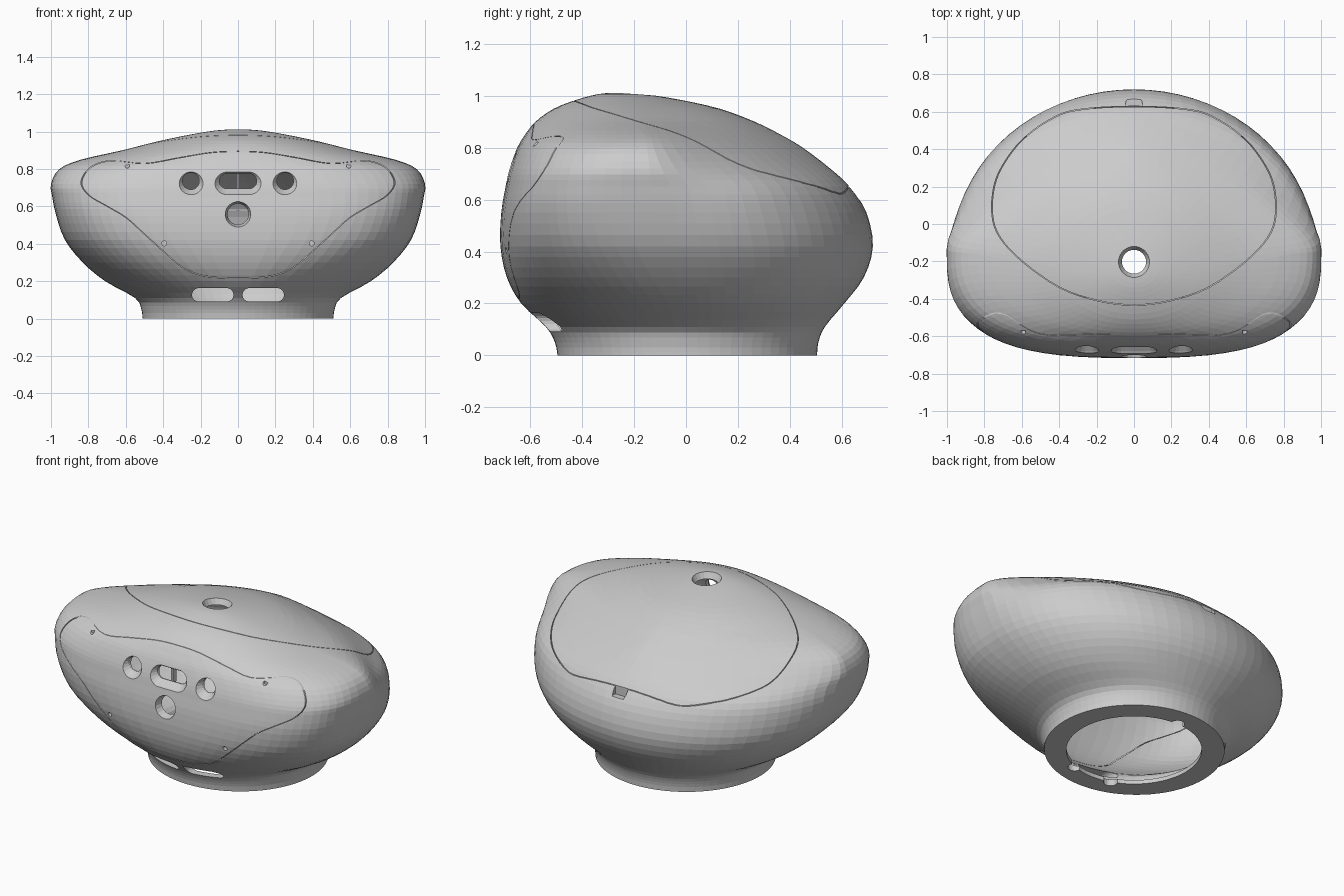
import bpy, bmesh, math
from mathutils import Vector

if "Cube" in bpy.data.objects:
    bpy.data.objects.remove(bpy.data.objects["Cube"])

SEG = 72


def spline(pts, steps, closed=False):
    """Catmull-Rom interpolation of tuples of any length."""
    n, out = len(pts), []
    for i in range(n if closed else n - 1):
        idx = [(i + k) % n if closed else min(max(i + k, 0), n - 1) for k in (-1, 0, 1, 2)]
        a, b, c, d = (pts[j] for j in idx)
        for s in range(steps):
            t = s / steps
            out.append(tuple(0.5 * (2 * q + (r - p) * t + (2 * p - 5 * q + 4 * r - u) * t * t
                                    + (3 * q - p - 3 * r + u) * t ** 3)
                             for p, q, r, u in zip(a, b, c, d)))
    if not closed:
        out.append(pts[-1])
    return out


def loft(name, rings):
    """Closed solid through equal-sized rings, capped at both ends."""
    bm = bmesh.new()
    vr = [[bm.verts.new(p) for p in ring] for ring in rings]
    n = len(vr[0])
    for a, b in zip(vr, vr[1:]):
        for i in range(n):
            j = (i + 1) % n
            bm.faces.new((a[i], a[j], b[j], b[i]))
    bm.faces.new(vr[0])
    bm.faces.new(vr[-1])
    bmesh.ops.recalc_face_normals(bm, faces=bm.faces)
    me = bpy.data.meshes.new(name)
    bm.to_mesh(me)
    bm.free()
    ob = bpy.data.objects.new(name, me)
    bpy.context.collection.objects.link(ob)
    return ob


def place(u, v, d, axis):
    return (u, d, v) if axis == 'y' else (u, v, d)


helpers = []


def prism(half, axis, d0, d1, centre, scale=1.0):
    """Mirrored smooth outline extruded along an axis."""
    pts = half + [(-x, v) for x, v in half[-2:0:-1]]
    pts = [(x * scale, centre + (v - centre) * scale) for x, v in spline(pts, 4, True)]
    ob = loft("outline_cutter", [[place(x, v, d, axis) for x, v in pts] for d in (d0, d1)])
    ob.hide_render = True
    helpers.append(ob)
    return ob


def plug(u, v, half_len, stages, axis='y'):
    """Round or slot-shaped cutter, stages are (depth, radius)."""
    rings = []
    for d, r in stages:
        ring = []
        for i in range(20):
            a = 2 * math.pi * (i + 0.5) / 20
            side = math.copysign(half_len, math.cos(a))
            ring.append(place(u + side + r * math.cos(a), v + r * math.sin(a), d, axis))
        rings.append(ring)
    ob = loft("hole_cutter", rings)
    ob.hide_render = True
    helpers.append(ob)
    return ob


def cut(ob, steps):
    for op, cutter in steps:
        m = ob.modifiers.new("cut", 'BOOLEAN')
        m.operation, m.object, m.solver = op, cutter, 'EXACT'
    dg = bpy.context.evaluated_depsgraph_get()
    me = bpy.data.meshes.new_from_object(ob.evaluated_get(dg))
    ob.modifiers.clear()
    ob.data = me


# Horizontal sections: z, half width, front y, back y, y of widest point, front and back roundness
sections = [
    (0.00, .51, -.495, .505, 0, 2, 2), (0.05, .517, -.505, .51, 0, 2, 2),
    (0.11, .55, -.54, .535, 0, 2, 2), (0.20, .71, -.635, .61, -.01, 2.1, 2),
    (0.30, .83, -.69, .685, -.04, 2.5, 2), (0.42, .925, -.715, .72, -.08, 2.9, 2),
    (0.55, .972, -.712, .695, -.11, 3.15, 2), (0.65, .993, -.695, .63, -.13, 3.15, 2.05),
    (0.72, 1.0, -.68, .555, -.14, 3.0, 1.8), (0.80, .955, -.65, .45, -.15, 2.7, 1.55),
    (0.85, .84, -.62, .365, -.16, 2.4, 1.5), (0.90, .62, -.58, .265, -.20, 2.2, 1.7),
    (0.95, .42, -.51, .13, -.23, 2, 1.9), (0.985, .25, -.42, -.025, -.25, 2, 2),
    (1.006, .12, -.34, -.16, -.26, 2, 2), (1.012, .03, -.28, -.24, -.26, 2, 2)]


def ring_of(sec):
    z, hw, yf, yb, yc, pf, pb = sec
    ear = 0.075 * math.exp(-((z - 0.76) / 0.15) ** 2) * min(1, max(0, (0.98 - z) / 0.08))
    ring = []
    for i in range(SEG):
        a = 2 * math.pi * i / SEG
        c, s = math.cos(a), math.sin(a)
        back = s >= 0
        p, reach = (pb, yb - yc) if back else (pf, yc - yf)
        y = reach * math.copysign(abs(s) ** (2 / p), s)
        w = math.copysign(abs(c) ** (2 / p), c)
        # behind the widest point the side lobe fades into the body
        width = hw - ear * (1 - math.exp(-(y / 0.19) ** 2)) if back else hw
        ring.append((width * w, yc + y, z))
    return ring


# Hollow shell: inside skin first, then base rim, then outside skin
outer = [ring_of(s) for s in spline(sections, 3)]
mid = Vector((0, -0.02, 0.45))
inner = [[tuple(mid + (Vector(p) - mid) * 0.935) for p in r] for r in outer if r[0][2] > 0.03]


def neck(z):
    return [(.38 * math.cos(2 * math.pi * i / SEG), .38 * math.sin(2 * math.pi * i / SEG), z)
            for i in range(SEG)]


rings = inner[::-1] + [neck(0.025), neck(0.0)] + outer
body = loft("body_shell", rings)
lid = loft("top_lid", rings)
panel = loft("front_panel", rings)

# Seam outlines (right half, mirrored)
lid_half = [(0, -.435), (.2, -.41), (.4, -.34), (.6, -.2), (.72, -.07), (.76, .05), (.75, .2),
            (.7, .32), (.6, .45), (.45, .56), (.3, .612), (0, .63)]
panel_half = [(0, .895), (.15, .888), (.32, .86), (.5, .83), (.68, .845), (.79, .81), (.84, .73),
              (.8, .66), (.7, .6), (.6, .54), (.5, .45), (.4, .36), (.3, .275), (.18, .227), (0, .215)]
lid_big = prism(lid_half, 'z', .56, 1.2, .1)
lid_small = prism(lid_half, 'z', .565, 1.2, .1, .994)
panel_big = prism(panel_half, 'y', -1, -.4, .6)
panel_small = prism(panel_half, 'y', -1, -.405, .6, .994)

# Holes
crown = plug(0, -.2, 0, [(1.1, .13), (1.0, .08), (.96, .058), (.7, .058)], 'z')
face = [plug(0, .735, .06, [(-.8, .13), (-.68, .066), (-.645, .04), (-.45, .04)]),
        plug(0, .56, 0, [(-.85, .11), (-.715, .07), (-.66, .055), (-.45, .055)])]
neck_slots = []
for sx in (-1, 1):
    face.append(plug(sx * .252, .735, 0, [(-.8, .13), (-.68, .068), (-.645, .045), (-.45, .045)]))
    for x, z in ((.592, .818), (.394, .402)):
        d = -.57 if z > .5 else -.66
        face.append(plug(sx * x, z, 0, [(-.9, .013), (d, .013)]))
    neck_slots.append(plug(sx * .135, .127, .075, [(-.9, .036), (-.25, .036)]))
rear_notch = plug(0, .64, 0, [(.6, .045), (.9, .045)], 'z')
# Notches in the base opening
base_notches = [plug(x, y, 0, [(-.1, .04), (.04, .04)], 'z')
                for x, y in ((0, .38), (.13, -.36), (-.13, -.36))]

cut(body, [('DIFFERENCE', c) for c in [lid_big, panel_big, rear_notch] + base_notches + neck_slots])
cut(lid, [('INTERSECT', lid_small), ('DIFFERENCE', crown)])
cut(panel, [('INTERSECT', panel_small)] + [('DIFFERENCE', c) for c in face])
for h in helpers:
    bpy.data.objects.remove(h)

# Thin divider set back inside the middle face slot
loft("slot_divider", [[(x, y, z) for x, y in ((-.006, -.645), (.006, -.645), (.006, -.61), (-.006, -.61))]
                      for z in (.685, .785)])
